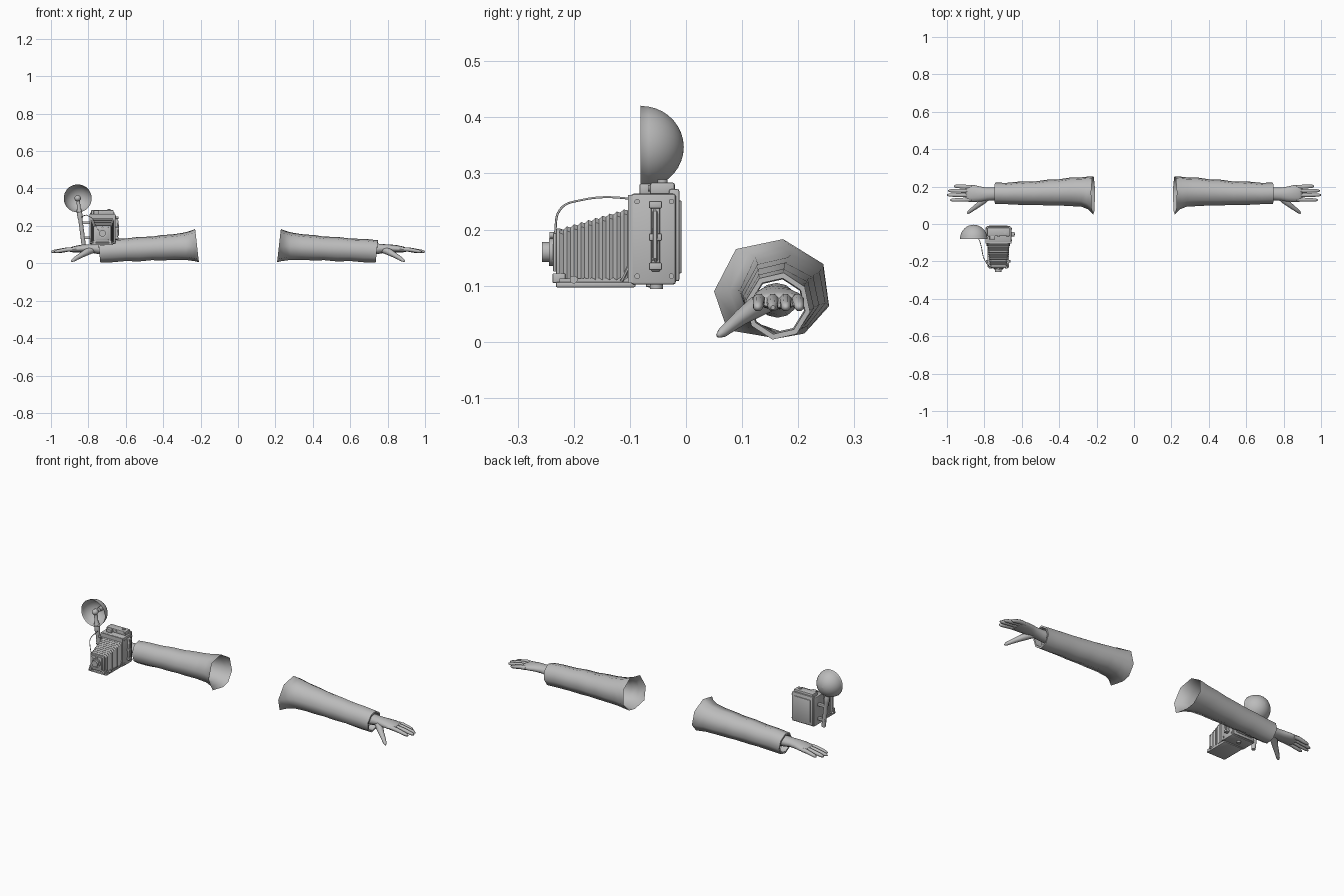
import bpy, bmesh, math
from mathutils import Vector

if "Cube" in bpy.data.objects:
    bpy.data.objects.remove(bpy.data.objects["Cube"])

grey = bpy.data.materials.new("plain grey")
grey.diffuse_color = (0.5, 0.5, 0.5, 1)
grey.use_nodes = True
grey.node_tree.nodes["Principled BSDF"].inputs["Base Color"].default_value = grey.diffuse_color


def finish(name, bm, angle=None):
    bmesh.ops.recalc_face_normals(bm, faces=bm.faces)
    me = bpy.data.meshes.new(name)
    bm.to_mesh(me)
    bm.free()
    me.materials.append(grey)
    ob = bpy.data.objects.new(name, me)
    bpy.context.collection.objects.link(ob)
    if angle:
        bpy.ops.object.select_all(action='DESELECT')
        ob.select_set(True)
        bpy.context.view_layer.objects.active = ob
        bpy.ops.object.shade_smooth_by_angle(angle=math.radians(angle))
    return ob


def loft(name, rings, caps=True, angle=50):
    bm = bmesh.new()
    vs = [[bm.verts.new(p) for p in r] for r in rings]
    n = len(vs[0])
    for a, b in zip(vs, vs[1:]):
        for i in range(n):
            j = (i + 1) % n
            bm.faces.new((a[i], a[j], b[j], b[i]))
    if caps:
        bm.faces.new(vs[0])
        bm.faces.new(vs[-1])
    return finish(name, bm, angle)


def tube(name, pts, n=8, angle=50, caps=True):
    """Round tube through (x, y, z, radius) points."""
    rings = []
    for i, p in enumerate(pts):
        d = Vector(pts[min(i + 1, len(pts) - 1)][:3]) - Vector(pts[max(i - 1, 0)][:3])
        d.normalize()
        up = Vector((0, 0, 1)) if abs(d.z) < 0.8 else Vector((0, 1, 0))
        u = d.cross(up).normalized()
        w = u.cross(d)
        c = Vector(p[:3])
        rings.append([c + p[3] * (u * math.cos(t) + w * math.sin(t))
                      for t in (2 * math.pi * (k + 0.5) / n for k in range(n))])
    return loft(name, rings, caps, angle)


def cyl(name, a, b, r, n=12):
    return tube(name, [(*a, r), (*b, r)], n)


def box(name, x0, x1, y0, y1, z0, z1, bevel=0.0):
    bm = bmesh.new()
    bmesh.ops.create_cube(bm, size=1)
    for v in bm.verts:
        v.co = (x0 + (v.co.x + .5) * (x1 - x0), y0 + (v.co.y + .5) * (y1 - y0),
                z0 + (v.co.z + .5) * (z1 - z0))
    if bevel:
        bmesh.ops.bevel(bm, geom=bm.edges[:], offset=bevel, segments=2,
                        affect='EDGES', profile=0.5)
    return finish(name, bm, 35 if bevel else None)


def mirrored(ob):
    m = ob.modifiers.new("mirror", 'MIRROR')
    m.use_axis[0] = True
    m.use_mirror_merge = False


# Sleeves: irregular eight-sided section that becomes regular at the cuff
OPEN = [(.2, 1), (-.62, .8), (-1, -.05), (-.77, -.83), (.1, -1), (.57, -.9), (1, -.35), (.9, .5)]
REG = [(math.cos(a), math.sin(a)) for a in (math.radians(80 + 45 * k) for k in range(8))]
# x, y low, y high, z low, z high, lean, regularity
SLEEVE = [(.219, .05, .255, .006, .183, .010, 0), (.245, .078, .254, .012, .174, .008, .1),
          (.28, .092, .25, .017, .165, .004, .3), (.34, .095, .249, .018, .156, 0, .5),
          (.41, .099, .238, .014, .151, 0, .6), (.46, .098, .238, .016, .143, 0, .7),
          (.53, .102, .228, .009, .142, 0, .8), (.60, .101, .229, .011, .133, 0, .9),
          (.68, .105, .221, .004, .131, .003, 1), (.742, .106, .222, .003, .124, .006, 1),
          (.742, .115, .213, .013, .114, .006, 1), (.70, .117, .211, .016, .112, 0, 1)]
rings = []
for x, y0, y1, z0, z1, lean, f in SLEEVE:
    ring = []
    for (a, b), (c, d) in zip(OPEN, REG):
        u, v = a + (c - a) * f, b + (d - b) * f
        ring.append(((x + lean * v), (y0 + y1) / 2 + u * (y1 - y0) / 2,
                     (z0 + z1) / 2 + v * (z1 - z0) / 2))
    rings.append(ring)
mirrored(loft("sleeve", rings, caps=False, angle=75))

# Palm and wrist: x, y centre, z centre, half width, half height
PALM = [(.69, .163, .073, .035, .030), (.745, .161, .077, .034, .028), (.785, .160, .079, .034, .023),
        (.82, .160, .079, .040, .021), (.855, .163, .077, .045, .019), (.885, .164, .074, .045, .015),
        (.90, .165, .072, .040, .010)]
mirrored(loft("palm", [[(x, y + a * math.cos(t), z + b * math.sin(t))
                        for t in (math.tau * k / 12 for k in range(12))]
                       for x, y, z, a, b in PALM], angle=70))

# Fingers: root y, tip x, tip y
for name, ry, tx, ty in (("index_finger", .131, .982, .128), ("middle_finger", .154, 1.0, .155),
                         ("ring_finger", .177, .993, .178), ("little_finger", .198, .962, .202)):
    def at(f, z, r):
        return (.87 + (tx - .87) * f, ry + (ty - ry) * f, z, r)
    mirrored(tube(name, [at(0, .075, .011), at(.35, .074, .0115), at(.65, .068, .0105),
                         at(.9, .063, .009), at(1, .061, .004)], 8, 70))
mirrored(tube("thumb", [(.775, .15, .073, .018), (.805, .125, .062, .019), (.835, .10, .045, .0145),
                        (.862, .08, .029, .0115), (.882, .064, .016, .009), (.89, .057, .011, .004)],
              8, 70))

# Camera body
CX = -.725
box("camera_body", -.795, -.655, -.098, -.018, .102, .264, .005)
box("camera_back", -.79, -.66, -.03, -.012, .108, .272, .003)
box("back_panel", -.775, -.675, -.014, -.008, .122, .252, .002)
box("top_housing", -.785, -.665, -.064, -.02, .26, .284, .004)
box("housing_front", -.772, -.742, -.083, -.062, .262, .282, .003)
for x in (-.775, -.725, -.675):
    cyl("finder_window", (x, -.068, .274), (x, -.06, .274), .006)
cyl("top_dial", (-.69, -.042, .282), (-.69, -.042, .289), .009)
cyl("tripod_socket", (CX, -.053, .094), (CX, -.053, .104), .012)
# Front rim of the body around the bellows
for x in (-.795, -.663):
    box("body_rim", x, x + .008, -.103, -.095, .105, .26)
box("body_rim_top", -.795, -.655, -.103, -.095, .24, .262)

# Bellows: pleated rectangular loft
rings = []
N = 10
for i in range(2 * N + 1):
    f = i / (2 * N)
    g = (0 if i % 2 else .004)
    y, hw, top, low = -.098 - .127 * f, .059 - .016 * f + g, .236 - .038 * f + g, .114 - g
    c = .008
    rings.append([(CX + sx * (hw - ax), y, z) for sx, ax, z in
                  ((-1, 0, low), (1, 0, low), (1, 0, top - c), (1, c, top),
                   (-1, c, top), (-1, 0, top - c))])
loft("bellows", rings, angle=20)

# Folding bed with rails
box("bed", -.783, -.667, -.232, -.09, .097, .107, .003)
for s in (-1, 1):
    box("bed_rail", CX + s * .05 - .004, CX + s * .05 + .004, -.225, -.1, .105, .113)
    cyl("bed_knob", (CX + s * .056, -.2, .111), (CX + s * .066, -.2, .111), .007)
    tube("bed_strut", [(CX + s * .06, -.1, .138, .003), (CX + s * .06, -.115, .108, .003)], 6)
    box("standard_foot", CX + s * .042 - .008, CX + s * .042 + .008, -.238, -.215, .105, .122, .002)

# Front standard and lens
box("front_standard", -.768, -.682, -.232, -.222, .112, .202, .003)
box("lens_board", -.757, -.693, -.237, -.23, .125, .194, .002)
cyl("shutter", (CX, -.234, .16), (CX, -.244, .16), .025, 16)
cyl("lens_barrel", (CX, -.24, .16), (CX, -.257, .16), .018, 16)
tube("lens_bowl", [(CX, -.2575, .16, .0145), (CX, -.2571, .16, .004)], 16)
cyl("shutter_knob", (CX, -.235, .19), (CX, -.243, .19), .006, 8)

# Carry strap on the right side
tube("strap_loop", [(-.656, -.055, .245, .005), (-.645, -.055, .232, .005), (-.640, -.055, .19, .005),
                    (-.641, -.055, .15, .005), (-.656, -.055, .13, .005)], 6)
box("strap_band", -.657, -.644, -.062, -.046, .125, .247, .003)
for z in (.128, .18, .238):
    box("strap_buckle", -.657, -.638, -.066, -.043, z, z + .013, .002)
for y in (-.026, -.087):
    for z in (.117, .25):
        cyl("side_screw", (-.657, y, z), (-.651, y, z), .005, 8)

# Flash handle, bracket, bulb and reflector bowl
HX, HZ = -.857, .347
tube("flash_handle", [(-.826, -.06, .098, .011), (-.828, -.06, .12, .012), (-.842, -.06, .23, .012),
                      (-.844, -.06, .245, .015), (-.849, -.06, .28, .015), (-.850, -.06, .29, .010),
                      (-.855, -.06, .335, .010)], 10)
for z in (.13, .21):
    box("flash_bracket", -.84, -.79, -.068, -.05, z, z + .014, .002)
tube("flash_bulb", [(HX, -.062 + .018 * math.sin(a), HZ, max(.0175 * math.cos(a), .001))
                    for a in (math.radians(d) for d in range(-90, 91, 30))], 10, 70)
bowl = [(HX, -.08, HZ, .072)]
bowl += [(HX, -.081, HZ, .075)]
bowl += [(HX, -.08 + .076 * math.sin(a), HZ, max(.074 * math.cos(a), .0008))
         for a in (math.radians(10 * k) for k in range(10))]
tube("reflector_bowl", bowl[1:], 24, 60, caps=False)
cyl("bowl_mount", (HX, -.03, HZ), (HX, -.006, HZ), .012)


# Cable from flash to lens and shutter release
def cable(name, pts, r):
    cu = bpy.data.curves.new(name, 'CURVE')
    cu.dimensions = '3D'
    cu.bevel_depth = r
    cu.bevel_resolution = 1
    cu.resolution_u = 6
    sp = cu.splines.new('BEZIER')
    sp.bezier_points.add(len(pts) - 1)
    for b, p in zip(sp.bezier_points, pts):
        b.co = p
        b.handle_left_type = b.handle_right_type = 'AUTO'
    cu.materials.append(grey)
    bpy.context.collection.objects.link(bpy.data.objects.new(name, cu))


cable("flash_cable", [(-.838, -.065, .245), (-.822, -.1, .255), (-.80, -.19, .252),
                      (-.775, -.225, .235), (-.757, -.234, .19), (-.745, -.238, .175)], .002)
